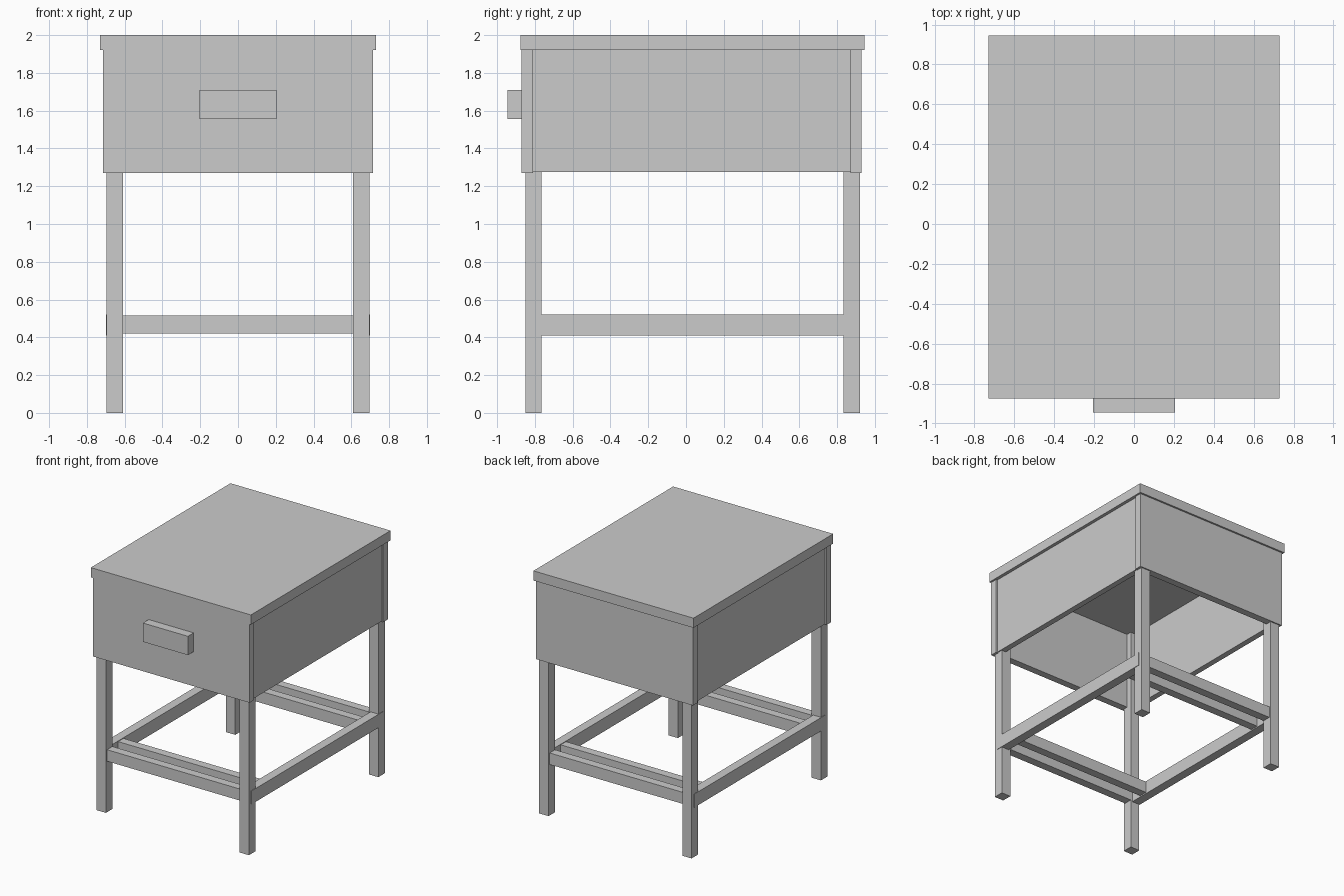
import bpy

if "Cube" in bpy.data.objects:
    bpy.data.objects.remove(bpy.data.objects["Cube"])


def box(name, x, y, z):
    """Axis-aligned box from (min, max) ranges."""
    bpy.ops.mesh.primitive_cube_add(size=1)
    ob = bpy.context.object
    ob.name = name
    for v in ob.data.vertices:
        v.co = [r[0] + (c + 0.5) * (r[1] - r[0]) for c, r in zip(v.co, (x, y, z))]
    return ob


def pair(name, x, y, z):
    """Box on the right side plus its mirror copy on the left."""
    box("right_" + name, x, y, z)
    box("left_" + name, (-x[1], -x[0]), y, z)


# Table top
box("table_top", (-0.73, 0.73), (-0.875, 0.945), (1.92, 2.0))

# Open-bottomed case: front and back stand slightly proud of the sides
box("drawer_front", (-0.715, 0.715), (-0.87, -0.81), (1.27, 1.92))
box("back_panel", (-0.715, 0.715), (0.87, 0.93), (1.27, 1.92))
pair("side_panel", (0.655, 0.703), (-0.81, 0.87), (1.275, 1.92))

# Drawer handle
box("drawer_handle", (-0.205, 0.205), (-0.945, -0.87), (1.555, 1.71))

# Legs run up inside the case
for end, y in (("front", (-0.85, -0.765)), ("back", (0.835, 0.92))):
    pair(end + "_leg", (0.61, 0.695), y, (0, 1.92))

# Side stretchers
pair("stretcher", (0.625, 0.699), (-0.82, 0.89), (0.41, 0.52))

# Paired cross bars near the front and back
for name, y in (("front_outer", (-0.835, -0.765)), ("front_inner", (-0.67, -0.60)),
                ("back_inner", (0.67, 0.74)), ("back_outer", (0.835, 0.905))):
    box(name + "_cross_bar", (-0.64, 0.64), y, (0.42, 0.515))
